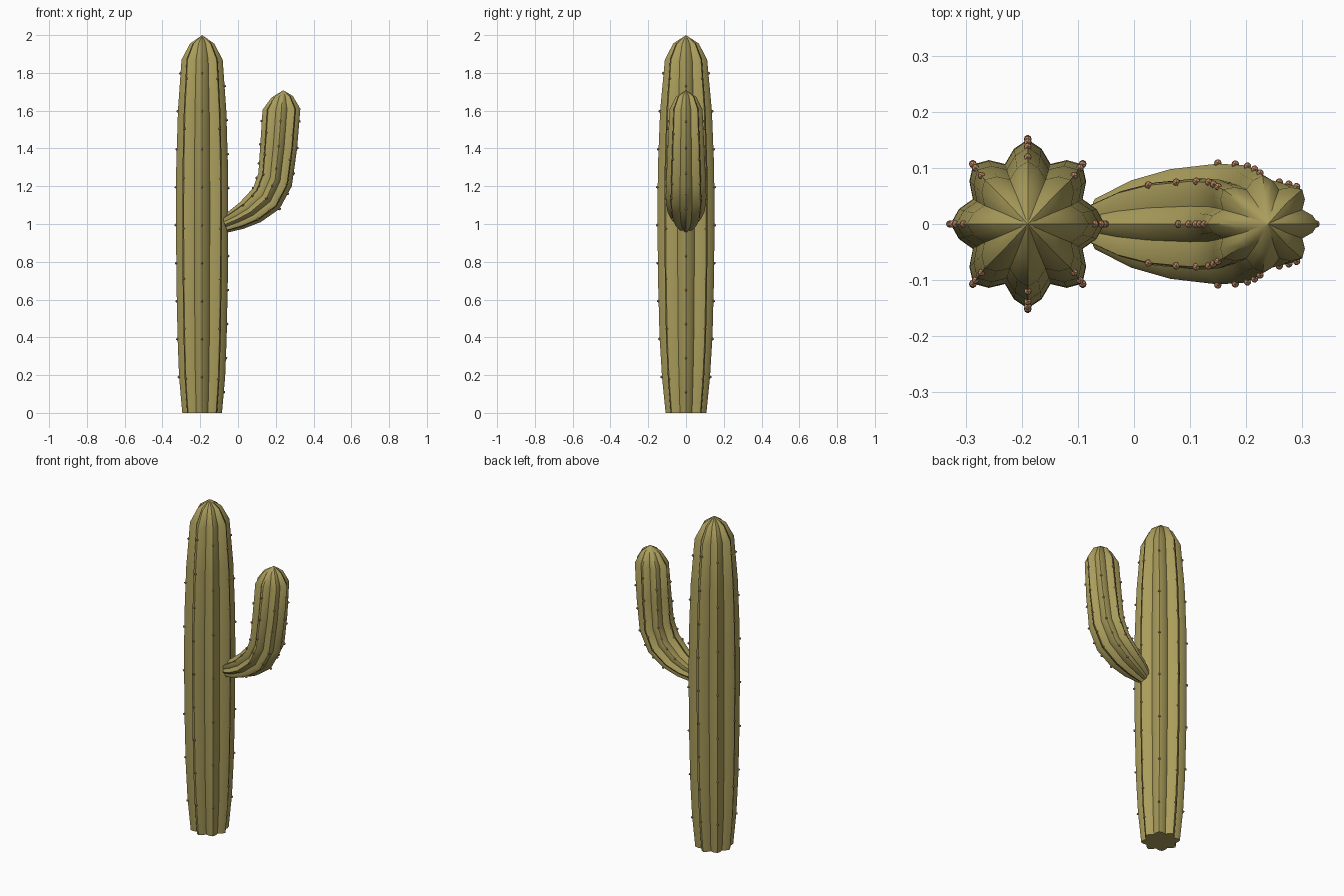
import bpy, bmesh, math
from mathutils import Vector

if "Cube" in bpy.data.objects:
    bpy.data.objects.remove(bpy.data.objects["Cube"])

RIBS = 8
WAVE = [1.0, 0.91, 0.77, 0.91]      # one rib: ridge, flank, valley, flank
SIDES = RIBS * len(WAVE)


def material(name, rgb):
    m = bpy.data.materials.new(name)
    m.diffuse_color = (*rgb, 1)
    m.use_nodes = True
    m.node_tree.nodes["Principled BSDF"].inputs["Base Color"].default_value = m.diffuse_color
    return m


green = material("olive green", (0.40, 0.335, 0.105))
tan = material("spine tan", (0.56, 0.27, 0.13))


def ring_point(station, angle, scale=1.0):
    """Station: outer x,z, inner x,z and half width in y."""
    ox, oz, ix, iz, hy = station
    centre = Vector(((ox + ix) / 2, 0, (oz + iz) / 2))
    out = Vector((ox, 0, oz)) - centre
    return centre + scale * (math.cos(angle) * out + math.sin(angle) * Vector((0, hy, 0)))


def ribbed_column(name, stations, apex):
    bm = bmesh.new()
    rings = []
    for s in stations:
        rings.append([bm.verts.new(ring_point(s, math.tau * i / SIDES, WAVE[i % 4]))
                      for i in range(SIDES)])
    for a, b in zip(rings, rings[1:]):
        for i in range(SIDES):
            j = (i + 1) % SIDES
            bm.faces.new((a[i], a[j], b[j], b[i]))
    tip = bm.verts.new(apex)
    for i in range(SIDES):
        bm.faces.new((rings[-1][i], rings[-1][(i + 1) % SIDES], tip))
    bm.faces.new(rings[0][::-1])
    bmesh.ops.recalc_face_normals(bm, faces=bm.faces)
    return finish(bm, name, green)


def finish(bm, name, mat):
    me = bpy.data.meshes.new(name)
    bm.to_mesh(me)
    bm.free()
    me.materials.append(mat)
    ob = bpy.data.objects.new(name, me)
    bpy.context.collection.objects.link(ob)
    bpy.ops.object.select_all(action='DESELECT')
    ob.select_set(True)
    bpy.context.view_layer.objects.active = ob
    bpy.ops.object.shade_smooth_by_angle(angle=math.radians(35))
    return ob


def sample(stations, t):
    """Station at fractional index t."""
    i = min(int(t), len(stations) - 2)
    f = t - i
    return [a + (b - a) * f for a, b in zip(stations[i], stations[i + 1])]


def station_at_height(stations, z):
    for i, (a, b) in enumerate(zip(stations, stations[1:])):
        if z <= b[1]:
            return sample(stations, i + (z - a[1]) / (b[1] - a[1]))
    return stations[-1]


def spines(name, points):
    bm = bmesh.new()
    for p in points:
        ball = bmesh.ops.create_icosphere(bm, subdivisions=1, radius=0.0075)
        bmesh.ops.translate(bm, verts=ball["verts"], vec=p)
    return finish(bm, name, tan)


# Trunk: height, half width in x, half width in y
CX = -0.19
profile = [(0, .105, .108), (.19, .122, .127), (.40, .130, .140), (.70, .136, .148),
           (1.0, .138, .151), (1.3, .137, .149), (1.6, .128, .137), (1.87, .109, .112),
           (1.955, .064, .068)]
trunk = [(CX + rx, z, CX - rx, z, ry) for z, rx, ry in profile]
ribbed_column("trunk", trunk, (CX, 0, 2.0))

# Arm: bends out from the trunk, then upward
arm = [(-.055, .955, -.085, 1.04, .045), (.03, .975, -.04, 1.075, .078),
       (.12, 1.01, .01, 1.115, .098), (.22, 1.08, .08, 1.19, .108),
       (.285, 1.20, .108, 1.27, .105), (.313, 1.40, .118, 1.42, .097),
       (.33, 1.61, .13, 1.605, .087), (.29, 1.678, .178, 1.67, .054)]
ribbed_column("arm", arm, (.24, 0, 1.708))

# Spine nubs along the trunk ridges: offset heights on alternating ridges
nubs = []
for rib in range(RIBS):
    start, step = (.11, .18) if rib == 0 else (.19, .201) if rib % 2 == 0 else (.18, .265)
    z = start
    while z < 1.82:
        nubs.append(ring_point(station_at_height(trunk, z), math.tau * rib / RIBS, 1.01))
        z += step
spines("trunk_spines", nubs)

# Spine nubs along the arm ridges
nubs = []
for rib in range(RIBS):
    t = 2.0 if rib % 2 else 3.0
    while t < 6:
        nubs.append(ring_point(sample(arm, t), math.tau * rib / RIBS, 1.01))
        t += 0.67
spines("arm_spines", nubs)
